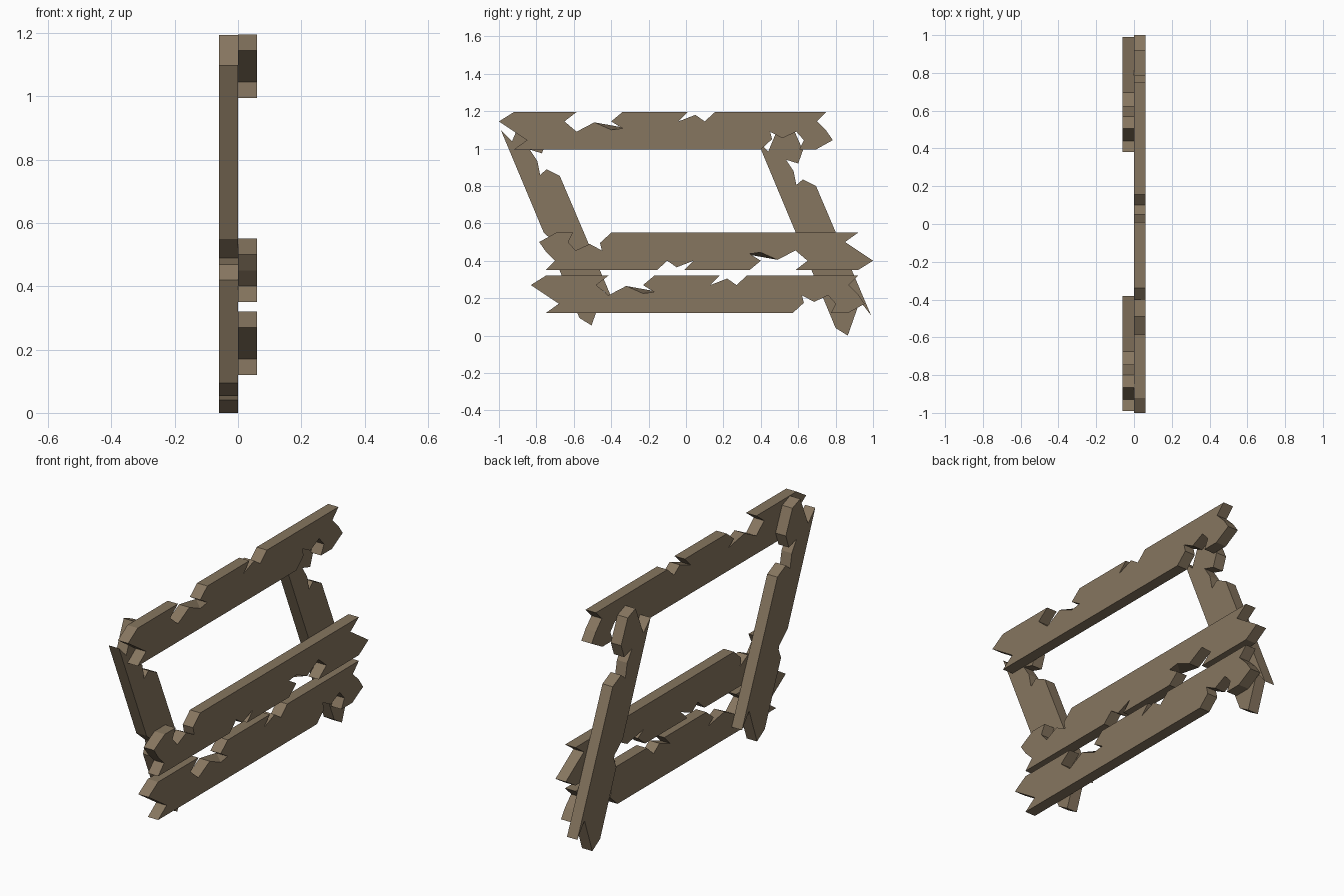
import bpy, bmesh

if "Cube" in bpy.data.objects:
    bpy.data.objects.remove(bpy.data.objects["Cube"])

T = 0.06  # board thickness

wood = bpy.data.materials.new("weathered_wood")
wood.diffuse_color = (0.24, 0.18, 0.115, 1)
wood.use_nodes = True
wood.node_tree.nodes["Principled BSDF"].inputs["Base Color"].default_value = wood.diffuse_color

# Splintered rail outline (y, z), with optional (dy, dz) shift of the rear edge
RAIL = [(-1, 1.145), (-.92, 1.195), (-.585, 1.195), (-.65, 1.145), (-.585, 1.09),
        (-.49, 1.14), (-.40, 1.10, .05, .015), (-.34, 1.108), (-.40, 1.145),
        (-.34, 1.195), (.01, 1.195), (-.04, 1.145), (.05, 1.18), (.10, 1.145),
        (.155, 1.195), (.75, 1.195), (.70, 1.145), (.75, 1.095), (.785, 1.045),
        (.695, .995), (.605, .995), (.63, 1.045), (.59, 1.09), (.515, 1.055),
        (.45, 1.09), (.46, 1.05), (.40, .995), (-.92, .995), (-.85, 1.045)]

# Leaning post outline, broken at both ends
POST = [(.38, 1.045), (.44, .985), (.505, 1.14), (.57, 1.115), (.625, .99),
        (.60, .92), (.535, .94), (.575, .88), (.59, .805), (.625, .835), (.695, .80),
        (.99, .107), (.93, .185), (.865, 0), (.80, .04),
        (.665, .365), (.685, .415), (.68, .435), (.61, .495)]


def board(name, outline, x0, x1, place):
    """Extrude a y-z outline between x0 and x1 after placing each point."""
    bm = bmesh.new()
    front, back = [], []
    for p in outline:
        dy, dz = p[2:] if len(p) > 2 else (0, 0)
        front.append(bm.verts.new((x1, *place(p[0], p[1]))))
        back.append(bm.verts.new((x0, *place(p[0] + dy, p[1] + dz))))
    bm.faces.new(front)
    bm.faces.new(back[::-1])
    n = len(front)
    for i in range(n):
        j = (i + 1) % n
        bm.faces.new((front[i], back[i], back[j], front[j]))
    bmesh.ops.recalc_face_normals(bm, faces=bm.faces)
    me = bpy.data.meshes.new(name)
    bm.to_mesh(me)
    bm.free()
    me.materials.append(wood)
    ob = bpy.data.objects.new(name, me)
    bpy.context.collection.objects.link(ob)


# Three rails: original, turned half round, and shifted down
board("top_rail", RAIL, 0, T, lambda y, z: (y, z))
board("middle_rail", RAIL, 0, T, lambda y, z: (-y, 1.545 - z))
board("bottom_rail", RAIL, 0, T, lambda y, z: (y + .17, z - .875))

# Two posts behind the rails
board("right_post", POST, -T, 0, lambda y, z: (y, z))
board("left_post", POST, -T, 0, lambda y, z: (y - 1.37, z + .054))
